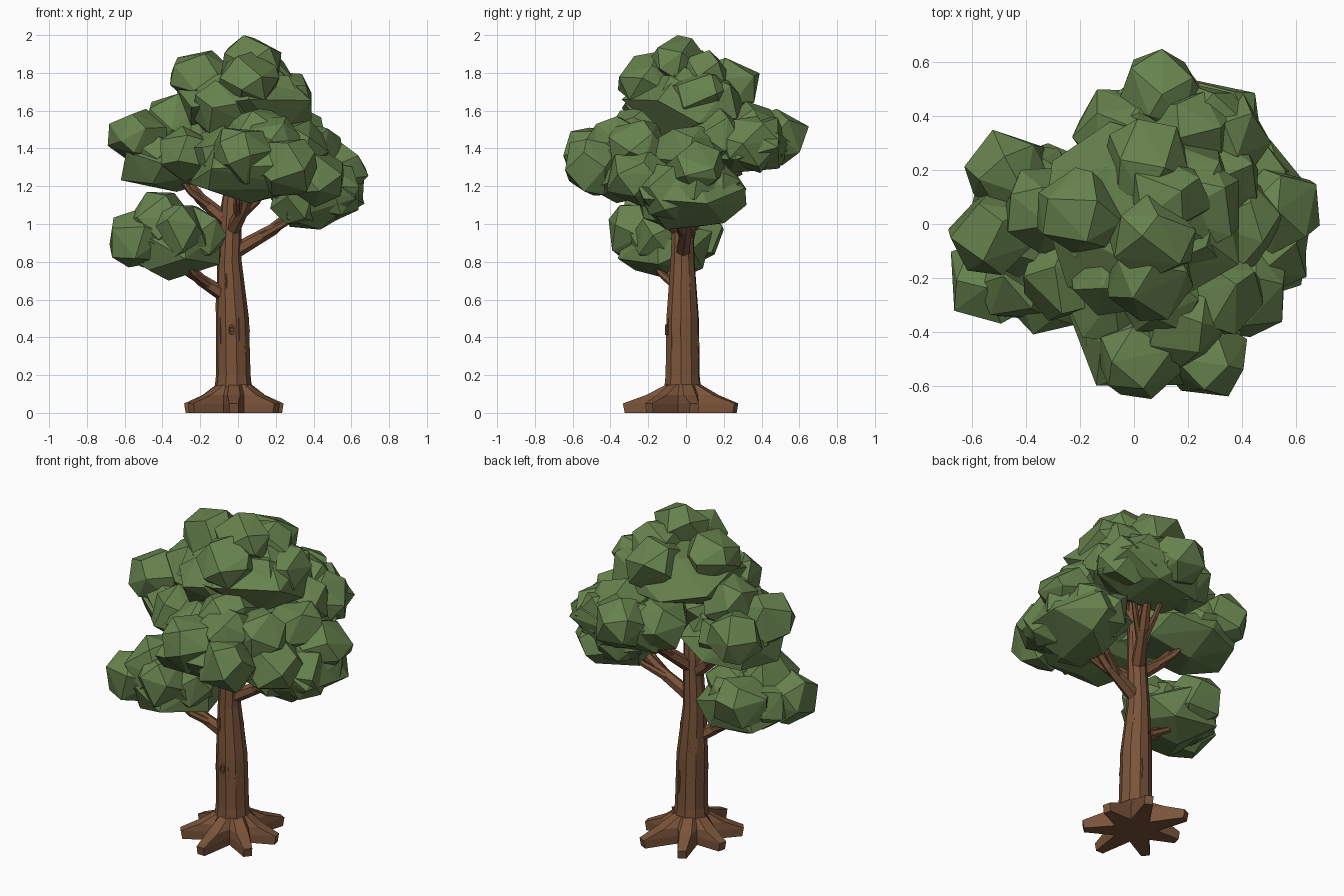
import bpy, bmesh, math, random
from mathutils import Vector, Euler

if "Cube" in bpy.data.objects:
    bpy.data.objects.remove(bpy.data.objects["Cube"])

random.seed(7)


def material(name, rgb):
    m = bpy.data.materials.new(name)
    m.diffuse_color = (*rgb, 1)
    m.use_nodes = True
    m.node_tree.nodes["Principled BSDF"].inputs["Base Color"].default_value = m.diffuse_color
    return m


leaf = material("leaf green", (0.135, 0.225, 0.075))
bark = material("bark brown", (0.195, 0.088, 0.042))


def finish(bm, name, mat):
    bmesh.ops.recalc_face_normals(bm, faces=bm.faces)
    me = bpy.data.meshes.new(name)
    bm.to_mesh(me)
    bm.free()
    me.materials.append(mat)
    ob = bpy.data.objects.new(name, me)
    bpy.context.collection.objects.link(ob)


def loft(bm, rings):
    rows = [[bm.verts.new(p) for p in ring] for ring in rings]
    n = len(rows[0])
    for a, b in zip(rows, rows[1:]):
        for i in range(n):
            j = (i + 1) % n
            bm.faces.new((a[i], a[j], b[j], b[i]))
    bm.faces.new(rows[0][::-1])
    bm.faces.new(rows[-1])


def tube(bm, pts, radii, sides):
    rings = []
    for i, p in enumerate(pts):
        t = (pts[min(i + 1, len(pts) - 1)] - pts[max(i - 1, 0)]).normalized()
        u = t.cross(Vector((0.1, 1, 0))).normalized()
        v = t.cross(u)
        rings.append([p + radii[i] * (u * math.cos(a) + v * math.sin(a))
                      for a in (math.tau * k / sides for k in range(sides))])
    loft(bm, rings)


def clump(bm, centre, half):
    # Faceted boulder: hull of jittered sphere points fitted to a box
    n = 15
    rot = Euler([random.uniform(0, math.tau) for _ in range(3)]).to_matrix()
    pts = []
    for i in range(n):
        z = 1 - 2 * (i + 0.5) / n
        r = math.sqrt(1 - z * z)
        p = Vector((r * math.cos(2.4 * i), r * math.sin(2.4 * i), z))
        p += Vector([random.uniform(-0.2, 0.2) for _ in range(3)])
        pts.append(rot @ p.normalized())
    lo = [min(p[k] for p in pts) for k in range(3)]
    hi = [max(p[k] for p in pts) for k in range(3)]
    verts = [bm.verts.new([centre[k] + half[k] * (2 * (p[k] - lo[k]) / (hi[k] - lo[k]) - 1)
                           for k in range(3)]) for p in pts]
    bmesh.ops.convex_hull(bm, input=verts)


# Trunk
trunk = [(Vector((x, -0.018, z)), r) for x, z, r in (
    (-0.025, 0.08, 0.105), (-0.025, 0.2, 0.092), (-0.03, 0.5, 0.088),
    (-0.045, 0.8, 0.065), (-0.035, 1.1, 0.054), (0, 1.5, 0.02))]


def trunk_at(z):
    for (p, r), (q, s) in zip(trunk, trunk[1:]):
        if z <= q.z:
            f = (z - p.z) / (q.z - p.z)
            return p.lerp(q, f), r + f * (s - r)


bm = bmesh.new()
tube(bm, [p for p, r in trunk], [r for p, r in trunk], 10)
finish(bm, "trunk", bark)

branches = bmesh.new()


def branch(start, end, r):
    mid = start.lerp(end, 0.5) - Vector((0, 0, 0.03))
    tube(branches, [start, mid, end], [r, r * 0.75, r * 0.4], 6)
    return mid


def foliage(name, core, half, root_z, *lobes):
    # Broad core, a rule-placed ring of filler clumps, outer lobes, and a forked branch
    bm = bmesh.new()
    core = Vector(core)
    clump(bm, core, half)
    for k in range(5):
        a = math.tau * k / 5 + root_z * 9
        clump(bm, core + Vector((half[0] * 0.45 * math.cos(a), half[1] * 0.45 * math.sin(a), 0.03)),
              (0.14, 0.14, 0.13))
    for p in lobes:
        clump(bm, p, (0.16, 0.16, 0.15))
    finish(bm, "foliage_" + name, leaf)
    start = trunk_at(root_z)[0]
    mid = branch(start, core, 0.042)
    out = core - start
    side = Vector((-out.y, out.x, 0)).normalized() * 0.11
    for s in (-1, 1):
        branch(start.lerp(mid, 0.6), core + side * s, 0.024)


foliage("low_left", (-0.36, -0.11, 0.87), (0.27, 0.25, 0.17), 0.6,
        (-0.52, -0.21, 0.92), (-0.42, -0.19, 1.02), (-0.33, -0.25, 0.95),
        (-0.22, -0.14, 0.95), (-0.4, 0.04, 0.92))
foliage("right", (0.41, 0.02, 1.16), (0.26, 0.3, 0.19), 0.84,
        (0.53, 0.05, 1.29), (0.48, -0.1, 1.17), (0.4, -0.26, 1.24),
        (0.4, 0, 1.37), (0.36, 0.16, 1.19), (0.33, -0.1, 1.15))
foliage("front", (0.1, -0.3, 1.27), (0.36, 0.3, 0.16), 0.95,
        (0.02, -0.49, 1.36), (0.26, -0.48, 1.3), (0.18, -0.37, 1.42),
        (0.32, -0.25, 1.4), (-0.11, -0.27, 1.37), (0.08, -0.24, 1.47))
foliage("left", (-0.35, 0.03, 1.32), (0.27, 0.27, 0.15), 1.0,
        (-0.53, -0.03, 1.46), (-0.47, 0.19, 1.42), (-0.33, 0.05, 1.54),
        (-0.25, -0.2, 1.37), (-0.15, 0, 1.43))
foliage("back", (0.16, 0.33, 1.41), (0.32, 0.24, 0.14), 1.03,
        (0.1, 0.49, 1.46), (0.35, 0.34, 1.42), (-0.07, 0.34, 1.44),
        (0.2, 0.33, 1.5), (0.3, 0.18, 1.47))
foliage("top", (0.03, 0.02, 1.63), (0.36, 0.36, 0.2), 1.2,
        (-0.2, 0.05, 1.77), (0.07, -0.05, 1.85), (0.05, 0.23, 1.73),
        (0.06, -0.2, 1.76), (0.23, 0.06, 1.66), (-0.08, -0.18, 1.61), (0.13, 0.1, 1.77))
finish(branches, "branches", bark)

# Star of seven tapering roots
bm = bmesh.new()
rings = []
for z, reach, width in ((0, 0.97, 0.024), (0.05, 1, 0.024), (0.095, 0.62, 0.034), (0.15, 0, 0)):
    ring = []
    for k in range(7):
        a = math.tau * k / 7 - math.pi / 2
        tip = (0.25 + 0.07 * abs(math.sin(a))) * reach
        spread = width / tip if tip else 0.28
        for da, r in ((-spread, max(tip, 0.094)), (spread, max(tip, 0.094)),
                      (math.pi / 7, 0.125 if tip else 0.094)):
            y = r * math.sin(a + da)
            ring.append((-0.022 + r * math.cos(a + da), y - 0.015, z))
    rings.append(ring)
loft(bm, rings)
finish(bm, "roots", bark)

# Raised bark ridges following the trunk
bm = bmesh.new()
for k in range(10):
    a = math.tau * k / 10 + random.uniform(-0.13, 0.13)
    z0, length = random.uniform(0.16, 0.7), random.uniform(0.08, 0.18)
    pts = []
    for f in (0, 0.5, 1):
        p, r = trunk_at(z0 + f * length)
        pts.append(p + 0.96 * r * Vector((math.cos(a), math.sin(a), 0)))
    tube(bm, pts, (0.002, 0.007, 0.002), 4)
finish(bm, "bark_ridges", bark)

# Knot on the front of the trunk
bm = bmesh.new()
loft(bm, [[(-0.032 + s * 0.018 * math.cos(a), y, 0.44 + s * 0.03 * math.sin(a))
           for a in (k * math.pi / 4 for k in range(8))]
          for y, s in ((-0.09, 1.1), (-0.11, 0.9), (-0.11, 0.55), (-0.104, 0.4))])
finish(bm, "knot", bark)
